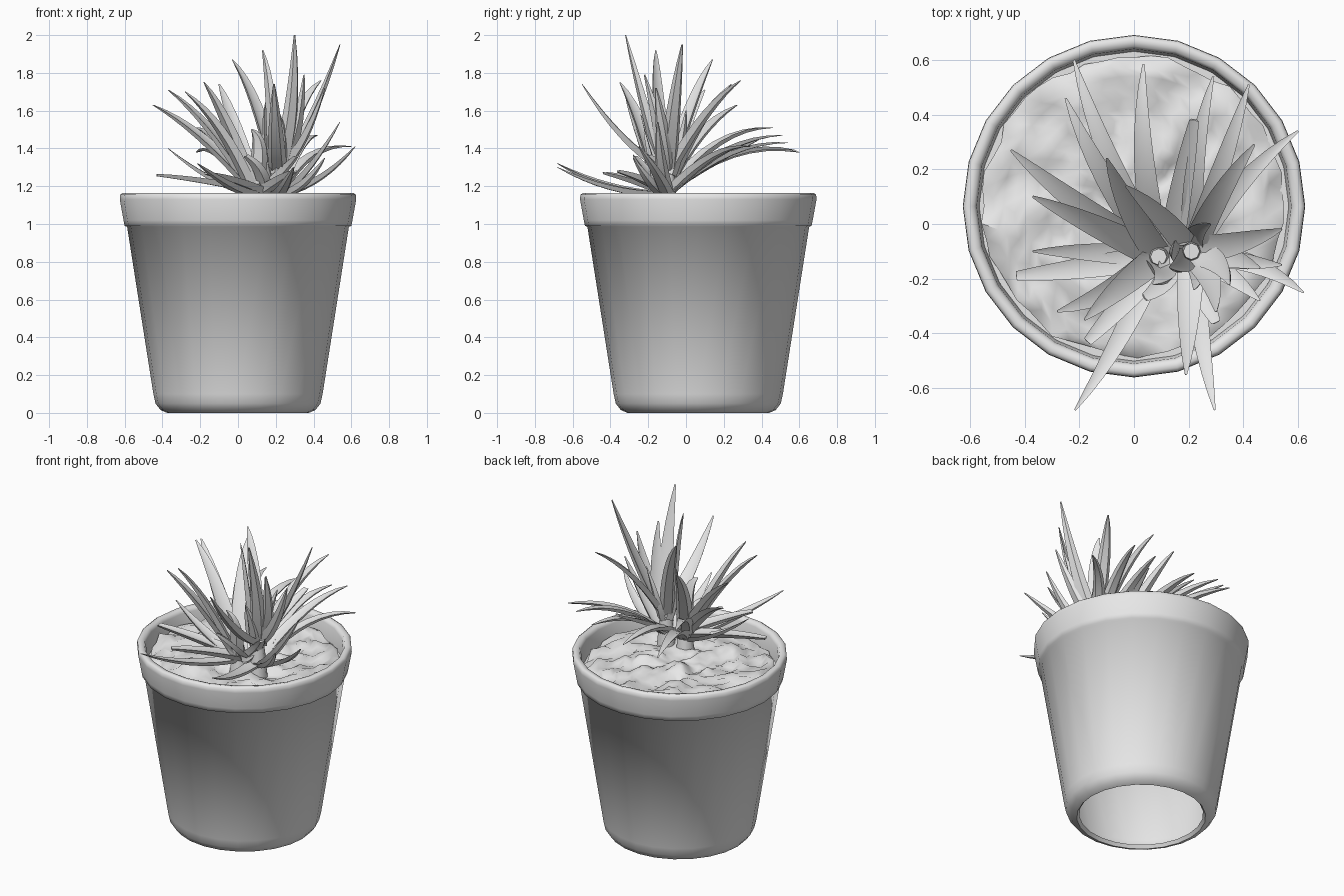
import bpy, bmesh, math, random
from mathutils import Vector, noise

random.seed(4)
if "Cube" in bpy.data.objects:
    bpy.data.objects.remove(bpy.data.objects["Cube"], do_unlink=True)

grey = bpy.data.materials.new("plain grey")
grey.use_nodes = True
grey.diffuse_color = (0.8, 0.8, 0.8, 1)
grey.node_tree.nodes["Principled BSDF"].inputs["Base Color"].default_value = (0.8, 0.8, 0.8, 1)

POT_Y = 0.065
SIDES = 24


def finish(name, bm, angle=45):
    bmesh.ops.recalc_face_normals(bm, faces=bm.faces)
    mesh = bpy.data.meshes.new(name)
    bm.to_mesh(mesh)
    bm.free()
    obj = bpy.data.objects.new(name, mesh)
    bpy.context.collection.objects.link(obj)
    mesh.materials.append(grey)
    bpy.ops.object.select_all(action="DESELECT")
    obj.select_set(True)
    bpy.context.view_layer.objects.active = obj
    bpy.ops.object.shade_smooth_by_angle(angle=math.radians(angle))
    return obj


def bridge(bm, a, b):
    n = len(a)
    for i in range(n):
        j = (i + 1) % n
        bm.faces.new((a[i], a[j], b[j], b[i]))


def lathe(name, profile):
    bm = bmesh.new()
    rings = []
    for r, z in profile:
        rings.append([bm.verts.new((r * math.cos(math.tau * i / SIDES),
                                    POT_Y + r * math.sin(math.tau * i / SIDES), z))
                      for i in range(SIDES)])
    for a, b in zip(rings, rings[1:]):
        bridge(bm, a, b)
    return finish(name, bm, 75)


# Pot: open base, tapered wall, stepped rim and inner lip
lathe("pot", [(0.36, 0.02), (0.375, 0.0), (0.41, 0.015), (0.437, 0.05), (0.448, 0.1),
              (0.587, 0.985), (0.6, 0.99), (0.606, 1.02), (0.626, 1.13), (0.624, 1.155),
              (0.61, 1.165), (0.585, 1.16), (0.575, 1.14), (0.565, 1.03)])


# Soil: lumpy disc with a ragged edge, over a flat bed
def disc(name, radius, height, rings, segments, lump):
    bm = bmesh.new()
    centre = bm.verts.new((0, POT_Y, height))
    previous = None
    for k in range(1, rings + 1):
        ring = []
        for i in range(segments):
            a = math.tau * (i + 0.5 * (k % 2)) / segments
            r = radius * k / rings
            if lump and k >= rings - 1:
                r *= 1 + random.uniform(-0.03, 0.015)
            p = Vector((r * math.cos(a), r * math.sin(a) + POT_Y, height))
            p.z += lump * noise.noise(p * 8) + lump * noise.noise(p * 17)
            if lump and k == rings:
                p.z -= 0.02
            ring.append(bm.verts.new(p))
        if previous:
            bridge(bm, previous, ring)
        else:
            for i in range(segments):
                bm.faces.new((centre, ring[i], ring[(i + 1) % segments]))
        previous = ring
    return finish(name, bm, 60)


disc("soil", 0.555, 1.085, 14, 56, 0.035)
disc("soil_bed", 0.57, 1.04, 1, SIDES, 0)


# Leaf: folded, tapering blade swept along a curve from base to tip
SECTION = [(-1, 0.35), (0, 0), (1, 0.35), (0.55, -0.45), (-0.55, -0.45)]


def leaf(name, base, tip, bend, width, blunt=0.08):
    base, tip = Vector(base), Vector(tip)
    side = Vector((tip.y - base.y, base.x - tip.x, 0)).normalized()
    control = base.lerp(tip, 0.5) + Vector((0, 0, bend)) + side * random.uniform(-0.07, 0.02)
    bm = bmesh.new()
    steps = 8
    previous = first = None
    for k in range(steps + 1):
        t = k / steps
        p = base * (1 - t) ** 2 + control * 2 * t * (1 - t) + tip * t * t
        along = ((control - base) * (1 - t) + (tip - control) * t).normalized()
        across = (side - along * side.dot(along)).normalized()
        up = along.cross(across)
        if up.z < 0:
            up = -up
        w = width * (blunt + (1 - blunt) * (1 - t) ** 0.9 * (0.9 + 0.8 * t))
        ring = [bm.verts.new(p + across * (u * w) + up * (v * w * 0.9)) for u, v in SECTION]
        if previous:
            bridge(bm, previous, ring)
        else:
            first = ring
        previous = ring
    bm.faces.new(first)
    bm.faces.new(previous)
    return finish(name, bm, 50)


# Roots of the two rosettes
INNER, OUTER = (0.09, -0.12), (0.21, -0.1)

# Leaf tiers: name, root, base height, bend, width, tips
TIERS = [
    ("crown_leaf", OUTER, 1.3, -0.1, 0.055, [
        (0.3, -0.32, 2.0), (0.54, -0.02, 1.95), (0.35, -0.22, 1.79), (0.46, -0.16, 1.72),
        (0.19, -0.55, 1.74)]),
    ("arching_crown_leaf", OUTER, 1.3, 0.12, 0.05, [
        (0.13, -0.16, 1.92), (-0.03, 0.14, 1.87), (0.44, 0.29, 1.76)]),
    ("heart_leaf", OUTER, 1.26, 0.0, 0.045, [
        (0.28, 0.0, 1.6), (0.22, -0.24, 1.58), (0.15, -0.06, 1.66)]),
    ("upper_leaf", INNER, 1.2, 0.1, 0.055, [
        (-0.45, 0.27, 1.63), (-0.28, -0.32, 1.7), (-0.18, -0.35, 1.75), (-0.37, 0.1, 1.71),
        (-0.1, 0.24, 1.74), (0.07, -0.22, 1.5)]),
    ("back_leaf", INNER, 1.17, 0.18, 0.05, [
        (-0.25, 0.46, 1.51), (-0.22, 0.6, 1.38), (0.035, 0.585, 1.39)]),
    ("side_leaf", OUTER, 1.18, 0.14, 0.045, [
        (0.29, 0.54, 1.43), (0.42, 0.51, 1.47), (0.6, 0.34, 1.41)]),
    ("low_leaf", OUTER, 1.16, -0.07, 0.045, [
        (0.62, -0.25, 1.41), (0.54, -0.15, 1.54), (0.46, -0.28, 1.35), (0.295, -0.68, 1.3)]),
    ("low_front_leaf", INNER, 1.16, -0.06, 0.045, [
        (-0.215, -0.68, 1.32), (-0.37, -0.1, 1.4)]),
]
for name, root, height, bend, width, tips in TIERS:
    for tip in tips:
        reach = Vector((tip[0] - root[0], tip[1] - root[1], 0)).normalized() * 0.03
        leaf(name, (root[0] + reach.x, root[1] + reach.y, height), tip, bend, width)

# Short, blunt leaves lower down
for tip in [(-0.43, -0.19, 1.26), (-0.17, -0.43, 1.27), (0.22, 0.38, 1.45), (0.3, -0.36, 1.28),
            (0.04, -0.27, 1.36), (0.31, -0.2, 1.36)]:
    leaf("blunt_leaf", (0.13, -0.11, 1.17), tip, 0.02, 0.05, 0.35)

# Tapered stems under the two rosettes
for (x, y), top in [(INNER, 1.24), (OUTER, 1.36)]:
    bm = bmesh.new()
    bmesh.ops.create_cone(bm, cap_ends=True, segments=8, radius1=0.06, radius2=0.03, depth=top - 1.04)
    bmesh.ops.translate(bm, verts=bm.verts, vec=(x, y, (top + 1.04) / 2))
    finish("stem", bm)
